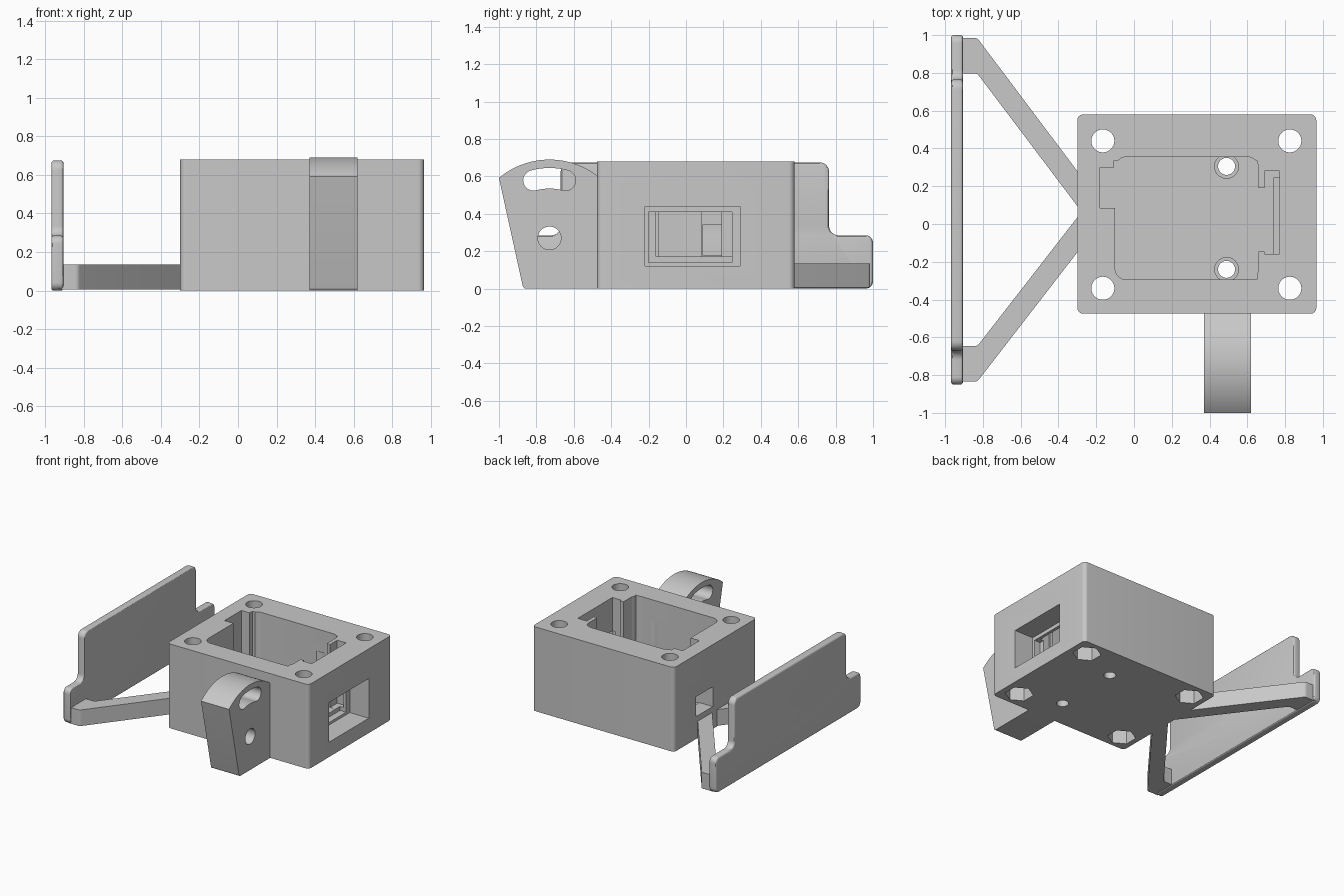
import bpy, bmesh
from math import radians, sin, cos, pi
from mathutils import Vector

cube = bpy.data.objects.get("Cube")
if cube:
    bpy.data.objects.remove(cube, do_unlink=True)

grey = bpy.data.materials.new("plain grey")
grey.use_nodes = True
colour = (0.58, 0.58, 0.58, 1)
grey.diffuse_color = colour
grey.node_tree.nodes["Principled BSDF"].inputs["Base Color"].default_value = colour


def rounded(points, steps=6):
    """Replace each (u, v, radius) corner by a circular fillet."""
    out = []
    n = len(points)
    for i, (u, v, r) in enumerate(points):
        p = Vector((u, v))
        if r == 0:
            out.append(p)
            continue
        a = (Vector(points[i - 1][:2]) - p).normalized()
        b = (Vector(points[(i + 1) % n][:2]) - p).normalized()
        half = a.angle(b) / 2
        centre = p + (a + b).normalized() * (r / sin(half))
        reach = r * cos(half) / sin(half)
        start, end = p + a * reach - centre, p + b * reach - centre
        for k in range(steps + 1):
            out.append(centre + start.lerp(end, k / steps).normalized() * r)
    return out


def rect(u0, u1, v0, v1, r=0):
    return rounded([(u0, v0, r), (u1, v0, r), (u1, v1, r), (u0, v1, r)])


def disc(u, v, r, sides=40, turn=0):
    return [Vector((u + r * cos(turn + 2 * pi * k / sides),
                    v + r * sin(turn + 2 * pi * k / sides))) for k in range(sides)]


def arc(centre, r, a0, a1, steps=24):
    return [Vector((centre[0] + r * sin(t), centre[1] + r * cos(t)))
            for t in (a0 + (a1 - a0) * k / steps for k in range(steps + 1))]


def prism(name, outline, low, high, axis="z"):
    """Extrude a flat outline along z (outline in xy) or x (outline in yz)."""
    bm = bmesh.new()
    place = (lambda p, w: (p[0], p[1], w)) if axis == "z" else (lambda p, w: (w, p[0], p[1]))
    rings = [[bm.verts.new(place(p, w)) for p in outline] for w in (low, high)]
    bm.faces.new(rings[0])
    bm.faces.new(rings[1])
    for i in range(len(outline)):
        bm.faces.new((rings[0][i - 1], rings[0][i], rings[1][i], rings[1][i - 1]))
    bmesh.ops.recalc_face_normals(bm, faces=bm.faces)
    mesh = bpy.data.meshes.new(name)
    bm.to_mesh(mesh)
    bm.free()
    mesh.materials.append(grey)
    ob = bpy.data.objects.new(name, mesh)
    bpy.context.collection.objects.link(ob)
    return ob


def activate(ob):
    bpy.ops.object.select_all(action="DESELECT")
    ob.select_set(True)
    bpy.context.view_layer.objects.active = ob


def cut(ob, outline, low, high, axis="z"):
    tool = prism("cutter", outline, low, high, axis)
    tool.hide_render = True
    mod = ob.modifiers.new("cut", "BOOLEAN")
    mod.operation = "DIFFERENCE"
    mod.solver = "EXACT"
    mod.object = tool
    activate(ob)
    bpy.ops.object.modifier_apply(modifier=mod.name)
    bpy.data.objects.remove(tool, do_unlink=True)


def soften(ob, width):
    mod = ob.modifiers.new("soft edges", "BEVEL")
    mod.width = width
    mod.segments = 3
    mod.limit_method = "ANGLE"
    mod.angle_limit = radians(50)
    activate(ob)
    bpy.ops.object.modifier_apply(modifier=mod.name)


# Housing with its open cavity
TOP, FLOOR = 0.68, 0.17
housing = prism("housing", rect(-0.30, 0.965, -0.475, 0.58, 0.03), 0, TOP)
cut(housing, rect(-0.10, 0.66, -0.295, 0.355, 0.06), FLOOR, 1)

# Side slots running down from the top
cut(housing, rect(0.60, 0.72, -0.145, 0.19), FLOOR + 0.001, 1)
cut(housing, rect(0.69, 0.77, -0.16, 0.28), FLOOR + 0.002, 1)
cut(housing, rect(-0.18, -0.05, 0.085, 0.30), FLOOR + 0.003, 1)
# Small relief corners of the cavity
for y in (-0.293, 0.30):
    cut(housing, rect(0.55, 0.652, y, y + 0.037), FLOOR + 0.004, 1)
cut(housing, rect(-0.106, 0, 0.25, 0.335), FLOOR + 0.005, 1)

# Stepped window on one side, cable exit on the other
cut(housing, rect(-0.22, 0.29, 0.12, 0.44), 0.795, 1.1, "x")
cut(housing, rect(-0.20, 0.245, 0.14, 0.41), 0.74, 0.85, "x")
cut(housing, rect(0.087, 0.298, 0.18, 0.34), -0.4, -0.15, "x")

# Corner bolt holes with hexagonal nut pockets underneath
for x in (-0.165, 0.825):
    for y in (-0.34, 0.44):
        cut(housing, disc(x, y, 0.061), -0.1, 1)
        cut(housing, disc(x, y, 0.106, 6, pi / 6), -0.1, 0.15)

# Countersunk floor holes
for y in (-0.24, 0.305):
    cut(housing, disc(0.49, y, 0.045), -0.1, 0.3)
    cut(housing, disc(0.49, y, 0.063), 0.08, 0.5)

# Hinge lug with pivot hole and curved adjustment slot
pivot = (-0.73, 0.27)
crown = arc(pivot, 0.42, -0.698, 0.653)
lug = prism("hinge_lug", rounded([(-0.46, 0, 0), (-0.87, 0, 0.02)]
            + [(p.x, p.y, 0) for p in crown] + [(-0.46, 0.60, 0)]), 0.37, 0.62, "x")
cut(lug, disc(*pivot, 0.062), 0, 1, "x")
swing = radians(15.5)
slot = arc(pivot, 0.375, -swing, swing)
for side in (1, -1):
    a = side * swing
    end = (pivot[0] + 0.32 * sin(a), pivot[1] + 0.32 * cos(a))
    cap = arc(end, 0.055, a, a + side * pi, 10)
    if side == 1:
        slot += cap[1:] + arc(pivot, 0.265, swing, -swing)[1:]
    else:
        slot += cap[::-1][1:-1]
cut(lug, slot, 0, 1, "x")

# Upright panel with a low tab at each end
panel = prism("side_panel", rounded([
    (-0.85, 0, 0.04), (1.0, 0, 0.04), (1.0, 0.285, 0.04), (0.765, 0.285, 0.05),
    (0.765, 0.675, 0.05), (-0.67, 0.675, 0.05), (-0.67, 0.285, 0.05),
    (-0.85, 0.285, 0.04)]), -0.968, -0.905, "x")
soften(panel, 0.014)

# Slanted arms joining the panel to the housing
arm = [(-0.93, 0.985, 0), (-0.83, 0.985, 0.03), (-0.30, 0.28, 0), (-0.27, 0.24, 0),
       (-0.27, 0.06, 0), (-0.30, 0.095, 0), (-0.83, 0.797, 0.03), (-0.93, 0.797, 0)]
back_arm = prism("back_arm", rounded(arm), 0.005, 0.135)
front_arm = prism("front_arm", rounded([(x, 0.13 - y if x > -0.5 else 0.15 - y, r)
                                        for x, y, r in arm]), 0.005, 0.135)

for ob in (housing, lug, panel, back_arm, front_arm):
    activate(ob)
    bpy.ops.object.shade_smooth_by_angle(angle=radians(30))
